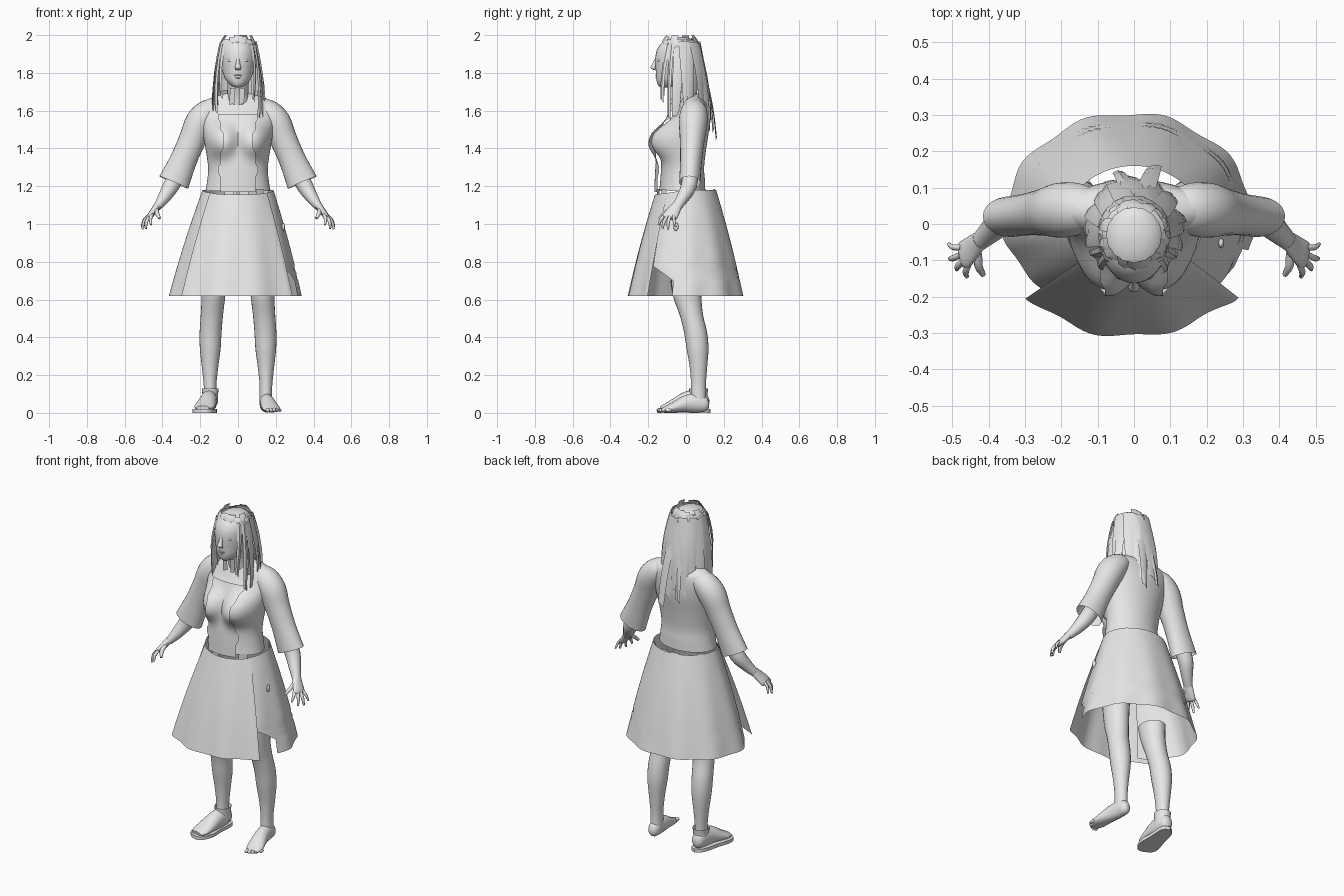
import bpy, bmesh, math, random
from mathutils import Vector

if "Cube" in bpy.data.objects:
    bpy.data.objects.remove(bpy.data.objects["Cube"])

random.seed(4)
mat = bpy.data.materials.new("light_grey")
mat.diffuse_color = (0.8, 0.8, 0.8, 1)
mat.use_nodes = True
mat.node_tree.nodes["Principled BSDF"].inputs["Base Color"].default_value = mat.diffuse_color


def finish(name, bm, angle=50):
    me = bpy.data.meshes.new(name)
    bm.normal_update()
    bm.to_mesh(me)
    bm.free()
    ob = bpy.data.objects.new(name, me)
    bpy.context.collection.objects.link(ob)
    me.materials.append(mat)
    bpy.ops.object.select_all(action='DESELECT')
    bpy.context.view_layer.objects.active = ob
    ob.select_set(True)
    bpy.ops.object.shade_smooth_by_angle(angle=math.radians(angle))
    return ob


def spline(p, k):
    """Smooth interpolation through rows of numbers."""
    out = []
    for i in range(len(p) - 1):
        a, b, c, d = p[max(i - 1, 0)], p[i], p[i + 1], p[min(i + 2, len(p) - 1)]
        for j in range(k):
            t = j / k
            out.append([B + .5 * t * (C - A + t * (2 * A - 5 * B + 4 * C - D + t * (3 * (B - C) + D - A)))
                        for A, B, C, D in zip(a, b, c, d)])
    return out + [list(p[-1])]


def tube(name, pts, n=16, k=3, ref=(0, 1, 0), flat=False, caps=(True, True), warp=None):
    """Loft of ellipses; each point is x, y, z, half width, half depth along ref."""
    rows = spline(pts, k)
    bm = bmesh.new()
    rings = []
    for i, r in enumerate(rows):
        a, b = rows[max(i - 1, 0)], rows[min(i + 1, len(rows) - 1)]
        t = Vector((0, 0, 1)) if flat else (Vector(b[:3]) - Vector(a[:3])).normalized()
        v = Vector(ref) - t * t.dot(Vector(ref))
        v.normalize()
        u = v.cross(t)
        ring = []
        for j in range(n):
            w = 2 * math.pi * j / n
            co = Vector(r[:3]) + u * max(r[3], .002) * math.cos(w) + v * max(r[4], .002) * math.sin(w)
            ring.append(bm.verts.new(warp(co) if warp else co))
        rings.append(ring)
    for a, b in zip(rings, rings[1:]):
        for j in range(n):
            bm.faces.new((a[j], a[(j + 1) % n], b[(j + 1) % n], b[j]))
    if caps[0]:
        bm.faces.new(rings[0][::-1])
    if caps[1]:
        bm.faces.new(rings[-1])
    return finish(name, bm)


def sheet(name, rows, angle=50):
    """Thin surface through equal rows of points."""
    bm = bmesh.new()
    g = [[bm.verts.new(c) for c in r] for r in rows]
    for a, b in zip(g, g[1:]):
        for j in range(len(a) - 1):
            bm.faces.new((a[j], a[j + 1], b[j + 1], b[j]))
    return finish(name, bm, angle)


def ball(name, loc, size):
    bm = bmesh.new()
    bmesh.ops.create_uvsphere(bm, u_segments=14, v_segments=8, radius=1)
    for v in bm.verts:
        v.co = Vector([c * s + o for c, s, o in zip(v.co, size, loc)])
    return finish(name, bm)


# torso in a short jacket, chest shaped by two soft bumps
def bump(x, z):
    d = ((abs(x) - .09) / .08) ** 2 + ((z - 1.445) / .085) ** 2
    return .068 * math.exp(-d ** 1.4)


def chest(co):
    if co.y < .02:
        co.y -= bump(co.x, co.z) * min(1, (.02 - co.y) / .07)
    return co


tube("torso", [(0, -.02, 1.175, .172, .122), (0, -.018, 1.23, .163, .118), (0, -.018, 1.3, .158, .114),
               (0, -.012, 1.4, .172, .119), (0, .005, 1.5, .19, .117), (0, .028, 1.58, .205, .094),
               (0, .038, 1.635, .2, .074), (0, .035, 1.665, .15, .056), (0, .025, 1.69, .07, .045)],
     n=48, k=5, flat=True, caps=(False, True), warp=chest)
tube("neck", [(0, .02, 1.63, .07, .06), (0, .005, 1.69, .056, .055), (0, -.03, 1.8, .055, .058)], flat=True)

# bodice panel with a jagged edge
prof = spline([(1.17, -.168), (1.3, -.162), (1.4, -.148), (1.5, -.126), (1.58, -.098)], 5)
rows = []
for i, (z, y) in enumerate(prof):
    w = .092 + (.014 if i in (4, 5, 18, 19, 20) else 0) - (.012 if 9 < i < 15 else 0)
    rows.append([(x, y + 1.8 * x * x - bump(x, z), z) for x in [w * (j / 8 - 1) for j in range(17)]])
sheet("bodice", rows)

# head and face
tube("head", [(0, -.11, 1.722, .012, .02), (0, -.098, 1.735, .038, .05), (0, -.08, 1.765, .066, .077),
              (0, -.06, 1.81, .083, .1), (0, -.05, 1.87, .092, .113), (0, -.042, 1.92, .092, .112),
              (0, -.035, 1.96, .076, .092), (0, -.03, 1.982, .045, .055), (0, -.03, 1.99, .008, .01)],
     n=32, k=4, flat=True)
tube("nose", [(0, -.152, 1.885, .008, .008), (0, -.165, 1.85, .011, .012), (0, -.174, 1.828, .016, .014),
              (0, -.163, 1.815, .013, .008)], n=12, flat=True)
ball("upper_lip", (0, -.15, 1.787), (.024, .013, .006))
ball("lower_lip", (0, -.147, 1.775), (.021, .014, .007))
for s, side in ((-1, "right"), (1, "left")):
    ball(side + "_eye", (s * .036, -.142, 1.866), (.019, .011, .009))
    ball(side + "_ear", (s * .09, -.03, 1.85), (.01, .02, .03))


# hair: overlapping ragged locks around the head
def lock(name, deg, ztop, zbot, w, rtop, rbot):
    a = math.radians(deg)
    d, t = Vector((math.cos(a), math.sin(a), 0)), Vector((-math.sin(a), math.cos(a), 0))
    skew, twist = random.uniform(-.025, .025), random.uniform(-.35, .35)
    rows = []
    for i in range(6):
        f = i / 5
        r = rtop + (rbot - rtop) * f + .014 * math.sin(math.pi * f)
        c = Vector((0, -.03, ztop + (zbot - ztop) * f)) + d * r + t * skew * f
        h = (t + d * twist * f) * w * (1 - .3 * f * f) / 2
        rows.append([c - h - d * .003, c + d * .002, c + h - d * .003 + Vector((0, 0, -.02 * f))])
    sheet(name, rows, 30)


for i in range(13):
    deg = -4 + i * 188 / 12
    back = max(0, math.sin(math.radians(deg)))
    low = 1.58 - .05 * back + random.uniform(-.04, .09)
    lock(f"hair_lock_{i}", deg, 1.95 + random.uniform(-.02, .02), low,
         random.uniform(.045, .065), .096 + .01 * back, .132 + .03 * back)
for i in range(9):
    lock(f"hair_inner_lock_{i}", i * 22.5, 1.975, 1.68 + random.uniform(-.05, .05), .055, .085, .112)
for deg, low in ((-26, 1.57), (207, 1.6), (-40, 1.66), (219, 1.68)):
    lock("front_lock", deg, 1.95, low, .026, .102, .128)
lock("long_back_lock", 76, 1.88, 1.46, .05, .11, .2)
lock("second_back_lock", 97, 1.86, 1.5, .04, .11, .18)
for i in range(16):
    lock(f"hair_crown_{i}", i * 22.5, random.uniform(1.975, 2.0), 1.925, .04, .074, .088)
for x in (-.03, .02):
    sheet("neck_lock", [[(x - .012, -.085, 1.72), (x + .016, -.085, 1.72)],
                        [(x - .016, -.075, 1.63), (x + .012, -.075, 1.64)]])

# arms, sleeves and hands
for s, side in ((-1, "right"), (1, "left")):
    m = lambda pts: [(s * p[0],) + tuple(p[1:]) for p in pts]
    tube(side + "_sleeve", m([(.1, .042, 1.61, .045, .05), (.15, .042, 1.595, .068, .07),
                              (.2, .038, 1.54, .078, .076), (.24, .033, 1.45, .072, .066),
                              (.288, .027, 1.34, .071, .058), (.34, .02, 1.22, .083, .056)]),
         n=24, k=4, caps=(True, False))
    tube(side + "_forearm", m([(.305, .025, 1.29, .045, .042), (.355, .015, 1.2, .043, .042),
                               (.395, -.02, 1.135, .032, .033), (.428, -.05, 1.09, .021, .026)]))
    tube(side + "_palm", m([(.425, -.045, 1.1, .02, .026), (.445, -.065, 1.07, .018, .035),
                            (.468, -.085, 1.04, .015, .04), (.475, -.09, 1.03, .008, .03)]))
    for i, (a, b, r) in enumerate([
            ((.43, -.08, 1.075), (.415, -.14, 1.03), .012), ((.455, -.11, 1.05), (.46, -.145, .995), .009),
            ((.47, -.1, 1.04), (.488, -.125, .975), .009), ((.477, -.085, 1.04), (.507, -.095, .972), .009),
            ((.475, -.065, 1.045), (.51, -.055, .985), .008)]):
        mid = [(p + q) / 2 + e for p, q, e in zip(a, b, (.006, -.004, .004))]
        tube(f"{side}_finger_{i}", m([(*a, r, r), (*mid, r, r), (*b, r * .6, r * .6)]), n=8, k=3)


# wrapped skirt of two flared, pleated panels
def skirt(deg, t, out=0):
    a = math.radians(deg)
    fold = 1 + t * .02 * math.sin(a * 10 + 1.2)
    bow = t + .05 * math.sin(math.pi * t)
    drop = .025 * max(0, -math.sin(a)) * (1 - t)
    return ((.188 + .157 * bow + out) * fold * math.cos(a) - .014 * t,
            (.16 + .145 * bow + out) * fold * math.sin(a), 1.18 - .56 * t - drop)


def front_out(deg, t):  # side edges flare outwards, more on one side
    return .005 + (.022 if deg > 270 else .01) * t * min(1, abs(deg - 270) / 50) ** 4


def back_out(deg, t):  # tucks under the front panel
    return -.035 * t * min(1, max(0, (deg - 190) / 30))


def panel(name, start, end, out, n=72, m=14):
    rows = []
    for t in [i / m for i in range(m + 1)]:
        degs = [start(t) + (end - start(t)) * j / n for j in range(n + 1)]
        rows.append([skirt(d, t, out(d, t)) for d in degs])
    sheet(name, rows)


panel("skirt_front", lambda t: 323, 219, front_out)
panel("skirt_back", lambda t: -40 + (26 * min(1, (t - .74) / .08) if t > .74 else 0), 232, back_out)
for i, deg in enumerate((35, 80, 100, 150, 255, 310)):
    sheet(f"waist_tab_{i}", [[(x * .96, y * .96, z) for x, y in
                              [skirt(deg + d, 0)[:2] for d in (-8, 0, 8)]] for z in (1.185, 1.14)])
bx, by, bz = skirt(-14, .34, .006)
ball("side_buckle", (bx, by, bz), (.008, .014, .022))

# legs, ending under the skirt
for s, side, top in ((-1, "right", .7), (1, "left", .75)):
    m = lambda pts: [(s * p[0],) + tuple(p[1:]) for p in pts]
    tube(side + "_leg", m([(.128, 0, top, .07, .083), (.13, .006, .62, .063, .075), (.138, .028, .52, .059, .062),
                           (.145, .05, .43, .058, .061), (.147, .061, .34, .055, .058), (.148, .066, .24, .043, .046),
                           (.148, .066, .14, .033, .039), (.147, .066, .05, .034, .042)]),
         n=24, flat=True, caps=(False, True))
    g = 1.0 if s > 0 else 1.14
    tube("bare_foot" if s > 0 else "shoe",
         m([(x, y, z + (0 if s > 0 else .012), a * g, b * g) for x, y, z, a, b in [
             (.146, .122, .04, .012, .016), (.147, .105, .042, .03, .037), (.15, .06, .052, .036, .05),
             (.157, 0, .048, .04, .045), (.17, -.06, .031, .046, .029), (.18, -.1, .02, .046, .018),
             (.186, -.13, .014, .03, .01)]]), n=20, ref=(0, 0, 1))

# toes on the bare foot
for i in range(5):
    ball(f"toe_{i}", (.157 + i * .0165, -.138 + i * i * .0028, .014), (.011 - i * .0008, .018, .012 - i * .0008))

# shoe sole and ankle cuff
bm = bmesh.new()
outline = spline([(-.147, .13), (-.112, .105), (-.115, .0), (-.115, -.08), (-.15, -.147), (-.2, -.145),
                  (-.24, -.1), (-.215, 0), (-.187, .1), (-.147, .13)], 3)[:-1]
f = bm.faces.new([bm.verts.new((x, y, 0)) for x, y in outline])
up = bmesh.ops.extrude_face_region(bm, geom=[f])["geom"]
for v in up:
    if isinstance(v, bmesh.types.BMVert):
        v.co.z = .02
bmesh.ops.recalc_face_normals(bm, faces=bm.faces)
finish("shoe_sole", bm, 30)
tube("shoe_cuff", [(-.147, .065, .05, .042, .05), (-.147, .065, .09, .041, .048), (-.147, .067, .13, .045, .05)],
     n=20, flat=True, caps=(False, False))
